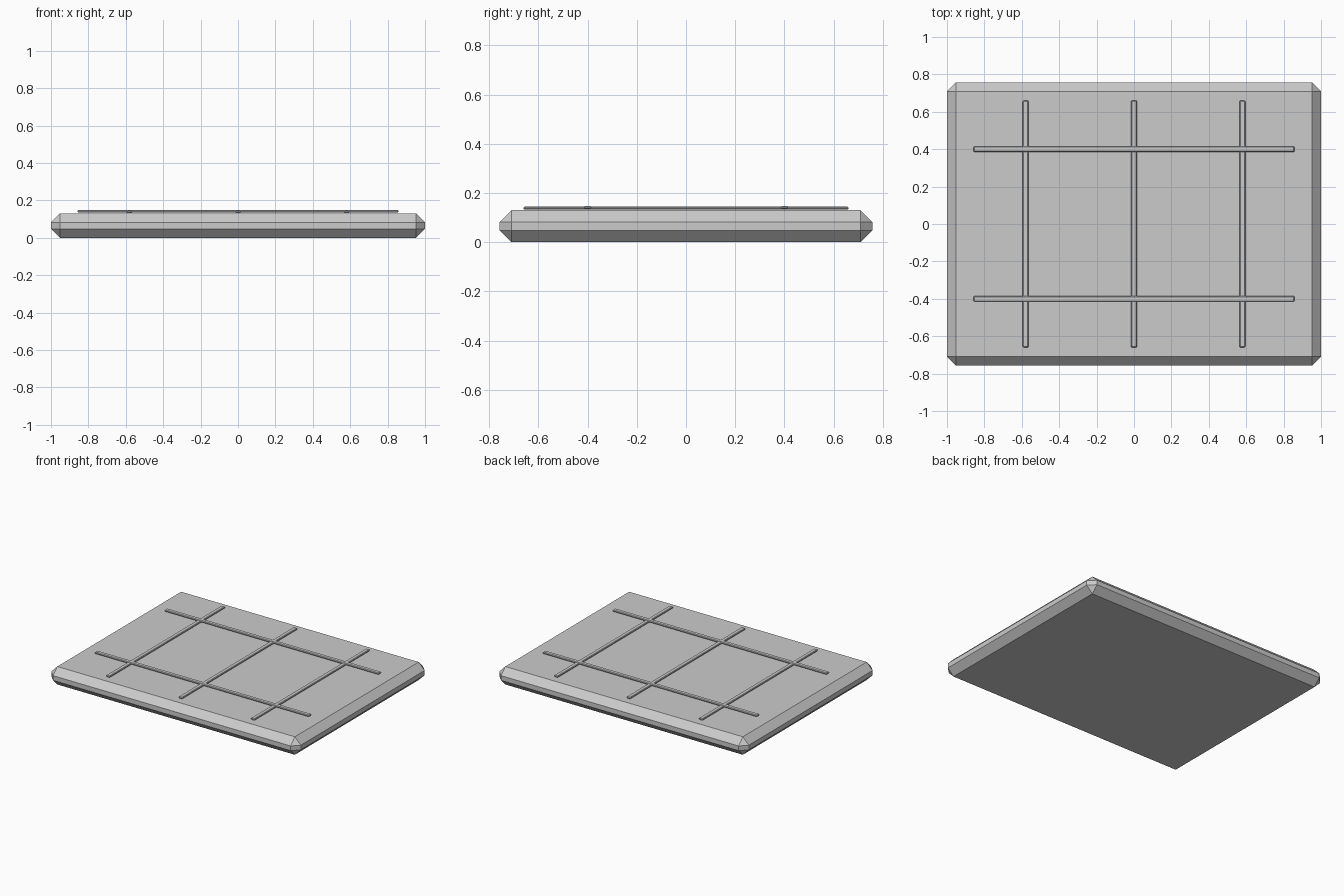
import bpy, bmesh
from mathutils import Matrix

if "Cube" in bpy.data.objects:
    bpy.data.objects.remove(bpy.data.objects["Cube"])


def chamfered_box(name, size, centre, chamfer):
    """Box with every edge cut by a single flat chamfer."""
    bm = bmesh.new()
    bmesh.ops.create_cube(bm, size=1, matrix=Matrix.Diagonal((*size, 1)))
    bmesh.ops.bevel(bm, geom=bm.edges[:], offset=chamfer, segments=1,
                    affect='EDGES', profile=0.5)
    mesh = bpy.data.meshes.new(name)
    bm.to_mesh(mesh)
    bm.free()
    obj = bpy.data.objects.new(name, mesh)
    obj.location = centre
    bpy.context.collection.objects.link(obj)
    return obj


# thick slab
chamfered_box("slab", (2.0, 1.514, 0.13), (0, 0, 0.065), 0.048)

# bars running front to back
for i, x in enumerate((-0.58, 0, 0.58)):
    chamfered_box(f"lengthwise_bar_{i + 1}", (0.03, 1.32, 0.013),
                  (x, 0, 0.1385), 0.004)

# bars running side to side, resting slightly higher
for i, y in enumerate((-0.4, 0.4)):
    chamfered_box(f"cross_bar_{i + 1}", (1.716, 0.03, 0.013),
                  (0, y, 0.1415), 0.004)
